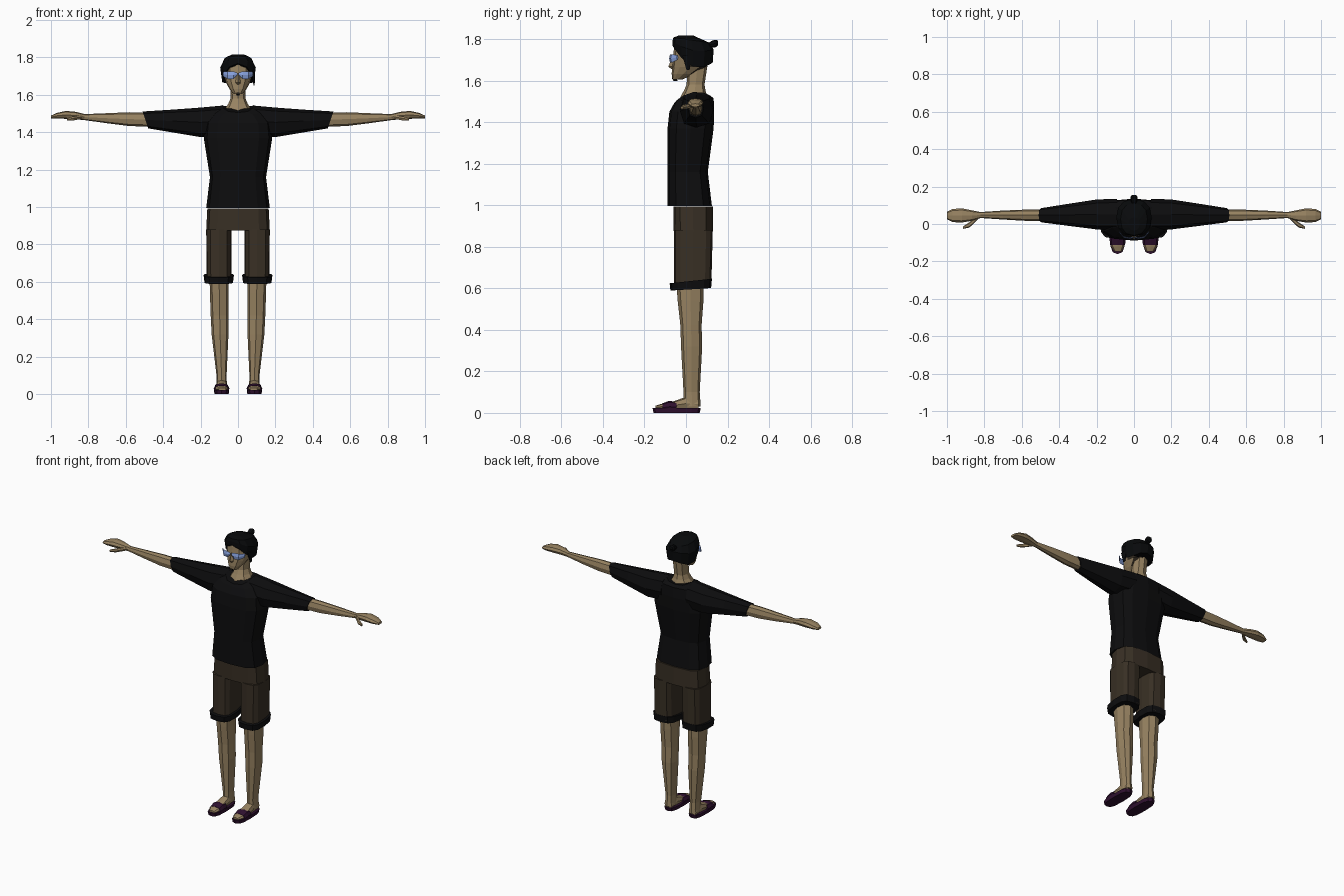
import bpy, bmesh, math


def material(name, rgb):
    m = bpy.data.materials.new(name)
    m.diffuse_color = (*rgb, 1)
    return m


SKIN = material("skin", (0.31, 0.225, 0.12))
BLACK = material("black_cloth", (0.004, 0.004, 0.0045))
HAIR = material("black_hair", (0.0025, 0.003, 0.0035))
BROWN = material("brown_cloth", (0.04, 0.029, 0.018))
PURPLE = material("purple_rubber", (0.028, 0.005, 0.028))
BLUE = material("blue_glass", (0.25, 0.37, 0.75))
SHAVED = material("shaved_hair", (0.03, 0.022, 0.014))


def loft(name, mat, rings, axis="z", n=8, p=0.8, side=1):
    """Skin rounded cross-sections along an axis.
    Ring: centre x, y, z, half-sizes ru, rv, then optional tilt and dip along the axis."""
    bm = bmesh.new()
    loops = []
    for ring in rings:
        x, y, z, ru, rv, tilt, dip = (tuple(ring) + (0, 0))[:7]
        loop = []
        for i in range(n):
            a = 2 * math.pi * i / n
            c, s = math.cos(a), math.sin(a)
            c = math.copysign(abs(c) ** p, c) if abs(c) > 1e-6 else 0
            s = math.copysign(abs(s) ** p, s) if abs(s) > 1e-6 else 0
            w = tilt * s - dip * s * s
            off = {"z": (c * ru, s * rv, w),
                   "x": (w, c * ru, s * rv),
                   "y": (c * ru, w, s * rv)}[axis]
            loop.append(bm.verts.new((side * (x + off[0]), y + off[1], z + off[2])))
        loops.append(loop)
    for a, b in zip(loops, loops[1:]):
        for i in range(n):
            j = (i + 1) % n
            bm.faces.new((a[i], a[j], b[j], b[i]))
    bm.faces.new(loops[0])
    bm.faces.new(loops[-1])
    bmesh.ops.recalc_face_normals(bm, faces=bm.faces)
    me = bpy.data.meshes.new(name)
    bm.to_mesh(me)
    bm.free()
    me.materials.append(mat)
    ob = bpy.data.objects.new(name, me)
    bpy.context.collection.objects.link(ob)
    return ob


# Shirt body with a dipping collar
loft("shirt_body", BLACK, [
    (0, 0.018, 0.995, 0.17, 0.107),
    (0, 0.008, 1.16, 0.15, 0.097),
    (0, 0.022, 1.37, 0.183, 0.111),
    (0, 0.028, 1.45, 0.175, 0.108),
    (0, 0.038, 1.515, 0.13, 0.095, 0.012, 0.012),
    (0, 0.035, 1.545, 0.085, 0.08, 0.012, 0.028)], n=12, p=0.7)

# Neck and upper chest
loft("neck", SKIN, [
    (0, 0.03, 1.47, 0.078, 0.07),
    (0, 0.035, 1.52, 0.075, 0.07, 0.006, 0.008),
    (0, 0.042, 1.552, 0.052, 0.052),
    (0, 0.046, 1.58, 0.04, 0.043),
    (0, 0.055, 1.67, 0.042, 0.048)])

# Head, shaved at the nape
head = loft("head", SKIN, [
    (0, -0.042, 1.605, 0.024, 0.023),
    (0, -0.012, 1.632, 0.046, 0.057),
    (0, 0.017, 1.665, 0.064, 0.084),
    (0, 0.024, 1.71, 0.075, 0.086),
    (0, 0.028, 1.755, 0.077, 0.086),
    (0, 0.025, 1.79, 0.06, 0.068)], n=12, p=0.85)
head.data.materials.append(SHAVED)
for f in head.data.polygons:
    if f.center.y > 0.035 and f.center.z > 1.635:
        f.material_index = 1

loft("nose", SKIN, [
    (0, -0.058, 1.715, 0.007, 0.008),
    (0, -0.066, 1.667, 0.014, 0.019),
    (0, -0.06, 1.655, 0.01, 0.01)], n=4, p=1)
loft("chin_beard", HAIR, [
    (0, -0.05, 1.597, 0.007, 0.01),
    (0, -0.056, 1.612, 0.013, 0.014)], n=6)

# Hair cap with a raised front hairline, loose strand and bun
loft("hair_cap", HAIR, [
    (0, 0.032, 1.668, 0.084, 0.097, -0.04, -0.06),
    (0, 0.034, 1.745, 0.095, 0.099, -0.02, -0.025),
    (0, 0.025, 1.795, 0.072, 0.086, -0.012, 0),
    (0, 0.0, 1.817, 0.03, 0.035)], n=12, p=0.85)
loft("hair_strand", HAIR, [
    (0.083, 0.005, 1.72, 0.009, 0.025),
    (0.086, 0.01, 1.65, 0.003, 0.008)], n=6)
loft("hair_bun", HAIR, [
    (0, 0.11, 1.772, 0.012, 0.01),
    (0, 0.127, 1.776, 0.018, 0.017),
    (0, 0.145, 1.779, 0.02, 0.018),
    (0, 0.155, 1.781, 0.011, 0.01)], axis="y")

# Hips of the shorts
loft("shorts_hips", BROWN, [
    (0, 0.035, 0.875, 0.17, 0.094),
    (0, 0.034, 0.993, 0.164, 0.095)], n=12, p=0.6)

for side, tag in ((-1, "right_"), (1, "left_")):
    # Glasses
    loft(tag + "lens", BLUE, [
        (0.004, -0.072, 1.711, 0.004, 0.006),
        (0.024, -0.077, 1.706, 0.004, 0.02),
        (0.056, -0.07, 1.706, 0.004, 0.02),
        (0.08, -0.042, 1.711, 0.004, 0.012)], "x", 4, 1, side)

    # Sleeve, forearm and hand
    loft(tag + "sleeve", BLACK, [
        (0.09, 0.052, 1.462, 0.083, 0.08),
        (0.2, 0.051, 1.453, 0.08, 0.079),
        (0.35, 0.049, 1.46, 0.059, 0.061),
        (0.495, 0.047, 1.466, 0.038, 0.045, 0.015)], "x", side=side)
    loft(tag + "arm", SKIN, [
        (0.47, 0.047, 1.468, 0.032, 0.038),
        (0.58, 0.047, 1.47, 0.03, 0.037),
        (0.7, 0.048, 1.475, 0.024, 0.027),
        (0.82, 0.048, 1.481, 0.016, 0.016),
        (0.865, 0.045, 1.489, 0.028, 0.02),
        (0.92, 0.046, 1.493, 0.038, 0.021),
        (0.97, 0.045, 1.488, 0.035, 0.015),
        (1.0, 0.045, 1.481, 0.02, 0.008)], "x", side=side)
    loft(tag + "thumb", SKIN, [
        (0.835, 0.035, 1.482, 0.011, 0.012),
        (0.88, -0.005, 1.474, 0.014, 0.012),
        (0.915, -0.02, 1.469, 0.006, 0.007)], "x", 6, side=side)

    # Shorts leg and rolled cuff
    loft(tag + "shorts_leg", BROWN, [
        (0.102, 0.032, 0.615, 0.066, 0.09),
        (0.1025, 0.035, 0.88, 0.0675, 0.094)], n=12, p=0.6, side=side)
    loft(tag + "shorts_cuff", BLACK, [
        (0.103, 0.023, 0.595, 0.076, 0.098, 0.006),
        (0.103, 0.023, 0.635, 0.081, 0.102, 0.011)], n=12, p=0.65, side=side)

    # Lower leg and foot
    loft(tag + "leg", SKIN, [
        (0.101, 0.02, 0.62, 0.051, 0.066),
        (0.1, 0.022, 0.54, 0.05, 0.062),
        (0.098, 0.024, 0.42, 0.048, 0.051),
        (0.096, 0.027, 0.32, 0.045, 0.051),
        (0.088, 0.027, 0.1, 0.027, 0.039),
        (0.088, 0.03, 0.03, 0.029, 0.041)], side=side)
    loft(tag + "foot", SKIN, [
        (0.088, 0.06, 0.042, 0.026, 0.025),
        (0.088, 0.0, 0.045, 0.028, 0.032),
        (0.088, -0.06, 0.036, 0.034, 0.02),
        (0.088, -0.12, 0.03, 0.034, 0.013),
        (0.085, -0.148, 0.026, 0.02, 0.008)], "y", side=side)

    # Sandal
    loft(tag + "sandal_sole", PURPLE, [
        (0.088, -0.045, 0.0, 0.038, 0.111),
        (0.088, -0.045, 0.023, 0.041, 0.116)], n=12, p=0.65, side=side)
    loft(tag + "sandal_strap", PURPLE, [
        (0.088, -0.045, 0.028, 0.041, 0.025),
        (0.088, -0.08, 0.03, 0.042, 0.028),
        (0.088, -0.112, 0.025, 0.041, 0.022)], "y", side=side)
